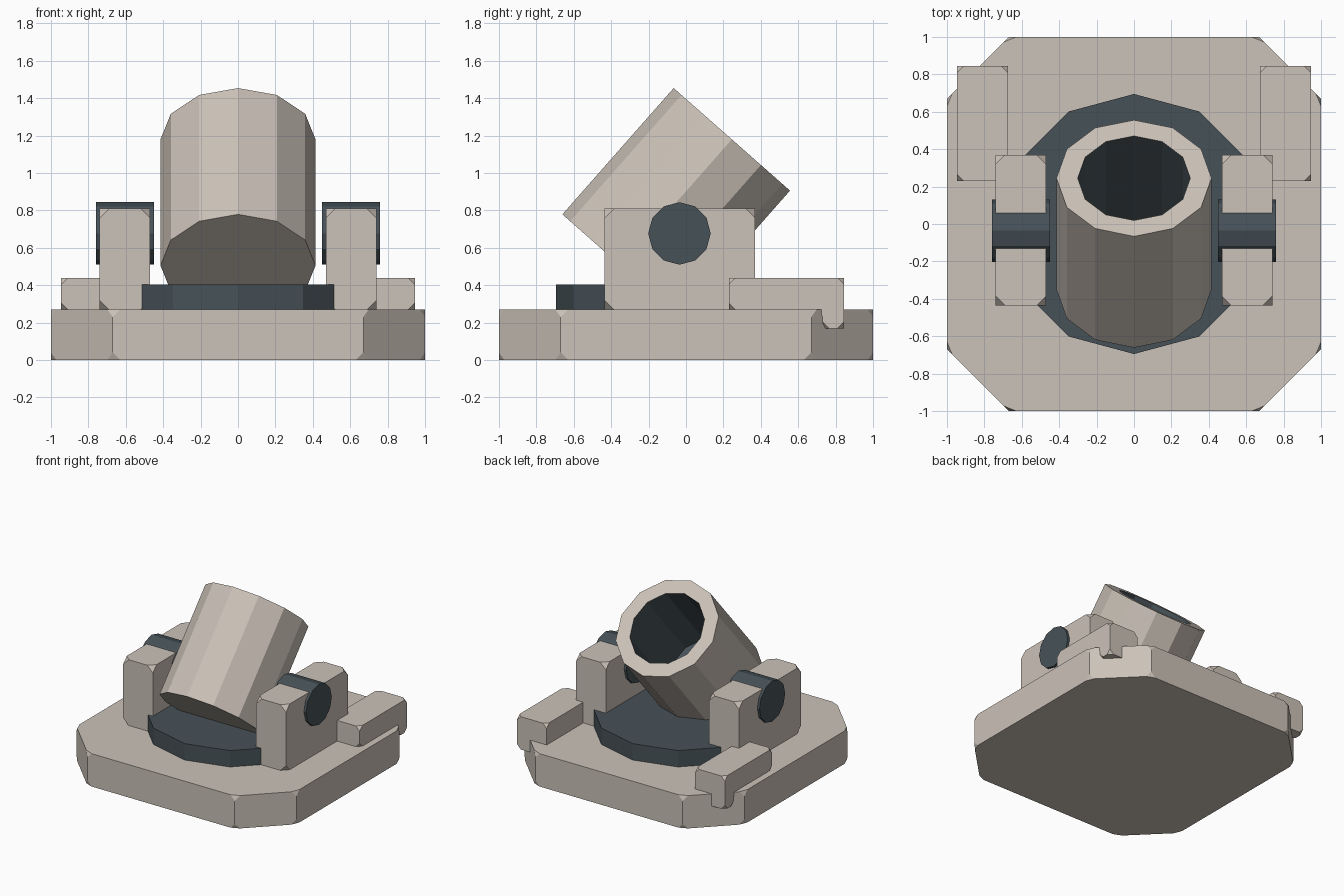
import bpy, bmesh, math
from mathutils import Vector, Matrix

if "Cube" in bpy.data.objects:
    bpy.data.objects.remove(bpy.data.objects["Cube"])


def material(name, rgb):
    m = bpy.data.materials.new(name)
    m.diffuse_color = (*rgb, 1)
    m.use_nodes = True
    m.node_tree.nodes["Principled BSDF"].inputs["Base Color"].default_value = m.diffuse_color
    return m


STONE = material("warm stone", (0.60, 0.54, 0.48))
IRON = material("dark iron", (0.062, 0.083, 0.097))


def finish(bm, name, mats, mirror=False, chip=0):
    bmesh.ops.recalc_face_normals(bm, faces=bm.faces)
    mesh = bpy.data.meshes.new(name)
    bm.to_mesh(mesh)
    bm.free()
    ob = bpy.data.objects.new(name, mesh)
    bpy.context.collection.objects.link(ob)
    for m in mats:
        mesh.materials.append(m)
    if chip:  # clipped corners
        b = ob.modifiers.new("clipped corners", 'BEVEL')
        b.affect = 'VERTICES'
        b.offset_type = 'ABSOLUTE'
        b.width = chip
        b.segments = 1
    if mirror:
        ob.modifiers.new("mirror", 'MIRROR').use_mirror_merge = False
    return ob


def prism(name, points, depth, mat, **kw):
    bm = bmesh.new()
    face = bm.faces.new([bm.verts.new(p) for p in points])
    ext = bmesh.ops.extrude_face_region(bm, geom=[face])
    verts = [v for v in ext['geom'] if isinstance(v, bmesh.types.BMVert)]
    bmesh.ops.translate(bm, verts=verts, vec=Vector(depth))
    return finish(bm, name, [mat], **kw)


def cylinder(r, h, matrix=Matrix()):
    bm = bmesh.new()
    bmesh.ops.create_cone(bm, cap_ends=True, segments=12, radius1=r, radius2=r,
                          depth=h, matrix=matrix)
    return bm


# Octagonal base plate
c = 0.67
octagon = [(c, -1), (1, -c), (1, c), (c, 1), (-c, 1), (-1, c), (-1, -c), (-c, -1)]
prism("base_plate", [(x, y, 0) for x, y in octagon], (0, 0, 0.27), STONE, chip=0.04)

# Turntable disc
finish(cylinder(0.695, 0.135, Matrix.Translation((0, 0, 0.3375))), "turntable", [IRON])

# Side cheeks holding the pivots
cheek = [(-0.435, 0.27), (0.37, 0.27), (0.37, 0.81), (-0.435, 0.81)]
prism("side_cheek", [(0.47, y, z) for y, z in cheek], (0.27, 0, 0), STONE,
      mirror=True, chip=0.05)

# Rear stops, hooked over the clipped corners of the base
stop = [(0.23, 0.27), (0.73, 0.27), (0.73, 0.17), (0.845, 0.17), (0.845, 0.44), (0.23, 0.44)]
prism("rear_stop", [(0.675, y, z) for y, z in stop], (0.27, 0, 0), STONE,
      mirror=True, chip=0.035)

# Pivot pins
pin = Matrix.Translation((0.605, -0.035, 0.677)) @ Matrix.Rotation(math.pi / 2, 4, 'Y')
finish(cylinder(0.167, 0.31, pin), "pivot_pin", [IRON], mirror=True)

# Tilted barrel with a dark bore
bm = cylinder(0.4145, 0.90)
muzzle = max(bm.faces, key=lambda f: f.calc_center_median().z)
bmesh.ops.inset_region(bm, faces=[muzzle], thickness=0.1135)
floor = bmesh.ops.extrude_discrete_faces(bm, faces=[muzzle])['faces'][0]
bmesh.ops.translate(bm, verts=floor.verts, vec=(0, 0, -0.75))
for f in bm.faces:
    f.material_index = int(all(v.co.xy.length < 0.35 for v in f.verts))
barrel = finish(bm, "barrel", [STONE, IRON])
barrel.location = (0, -0.0525, 0.8425)
barrel.rotation_euler.x = -math.atan2(0.595, 0.675)
